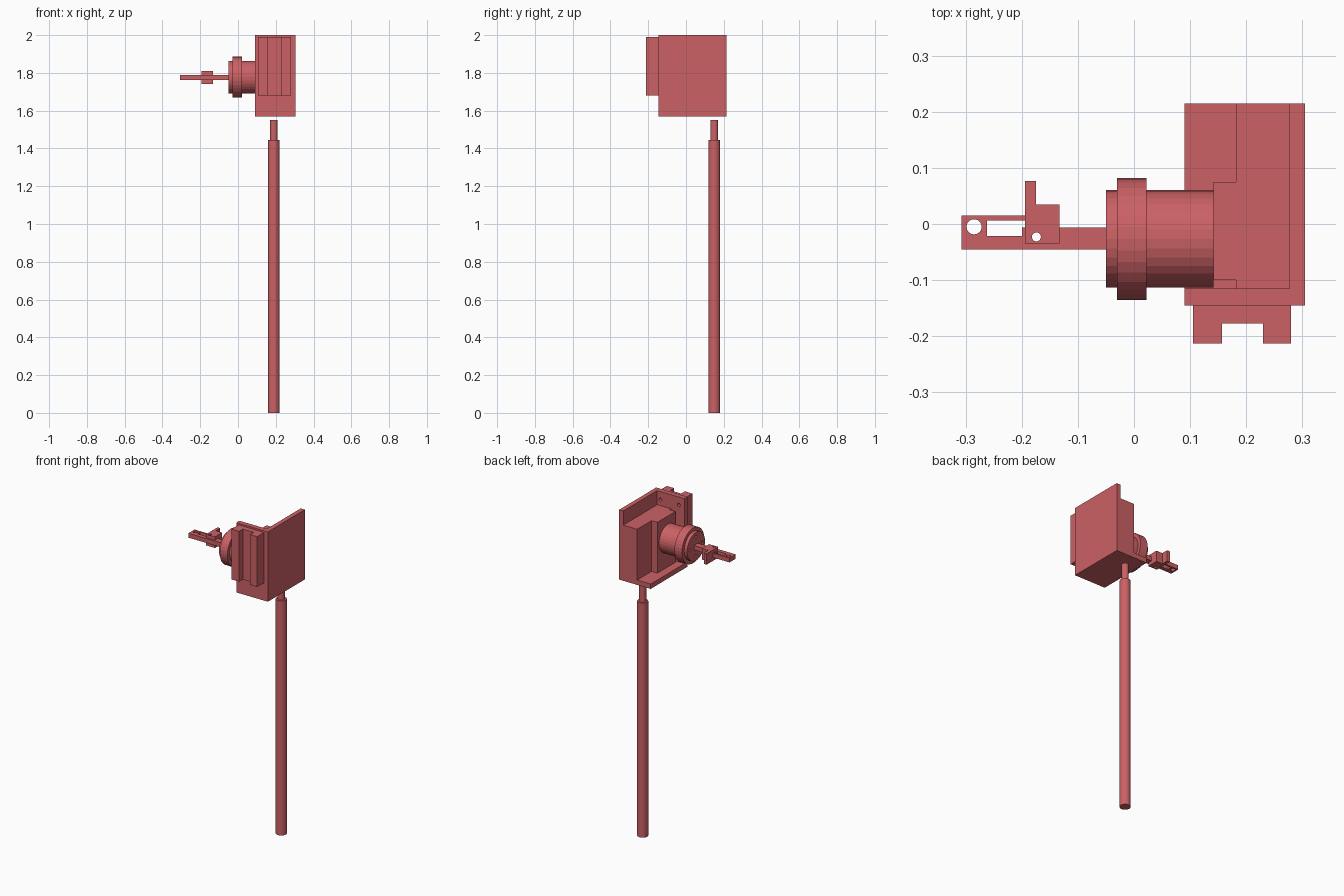
import bpy, bmesh
from mathutils import Matrix, Vector

if "Cube" in bpy.data.objects:
    bpy.data.objects.remove(bpy.data.objects["Cube"])

paint = bpy.data.materials.new("red_paint")
paint.diffuse_color = (0.60, 0.12, 0.13, 1)
paint.use_nodes = True
paint.node_tree.nodes["Principled BSDF"].inputs["Base Color"].default_value = paint.diffuse_color


def finish(name, bm):
    bmesh.ops.recalc_face_normals(bm, faces=bm.faces)
    mesh = bpy.data.meshes.new(name)
    bm.to_mesh(mesh)
    bm.free()
    mesh.materials.append(paint)
    obj = bpy.data.objects.new(name, mesh)
    bpy.context.collection.objects.link(obj)
    return obj


def prism(name, outline, z0, z1):
    """Extrude an xy outline from z0 to z1."""
    bm = bmesh.new()
    face = bm.faces.new([bm.verts.new((x, y, z0)) for x, y in outline])
    ext = bmesh.ops.extrude_face_region(bm, geom=[face])
    top = [v for v in ext["geom"] if isinstance(v, bmesh.types.BMVert)]
    bmesh.ops.translate(bm, verts=top, vec=(0, 0, z1 - z0))
    return finish(name, bm)


def box(name, x, y, z):
    return prism(name, [(x[0], y[0]), (x[1], y[0]), (x[1], y[1]), (x[0], y[1])], *z)


def cylinder(name, start, end, r, sides=32):
    a, b = Vector(start), Vector(end)
    rot = (b - a).to_track_quat('Z', 'Y').to_matrix().to_4x4()
    bm = bmesh.new()
    bmesh.ops.create_cone(bm, cap_ends=True, segments=sides, radius1=r, radius2=r,
                          depth=(b - a).length, matrix=Matrix.Translation((a + b) / 2) @ rot)
    return finish(name, bm)


def drill(obj, start, end, r):
    cutter = cylinder("hole_cutter", start, end, r, 24)
    cutter.hide_render = True
    cutter.hide_viewport = True
    mod = obj.modifiers.new("hole", 'BOOLEAN')
    mod.operation = 'DIFFERENCE'
    mod.solver = 'EXACT'
    mod.object = cutter


# Post with a thinner top pin
cylinder("post", (0.19, 0.15, 0), (0.19, 0.15, 1.445), 0.031)
cylinder("post_pin", (0.19, 0.15, 1.445), (0.19, 0.15, 1.55), 0.02)

# Corner bracket: side wall, front wall and floor
box("bracket_side", (0.277, 0.305), (-0.145, 0.215), (1.57, 2.0))
front = box("bracket_front", (0.09, 0.277), (-0.145, -0.115), (1.57, 2.0))
box("bracket_floor", (0.09, 0.277), (-0.115, 0.215), (1.57, 1.60))
for x in (0.13, 0.255):
    drill(front, (x, -0.135, 1.95), (x, -0.10, 1.95), 0.01)

# Channel rail on the front wall
prism("front_rail", [(0.105, -0.145), (0.105, -0.213), (0.157, -0.213), (0.157, -0.177),
                     (0.23, -0.177), (0.23, -0.213), (0.28, -0.213), (0.28, -0.145)], 1.68, 1.99)

# Motor block and mounting flange inside the bracket
box("motor_block", (0.182, 0.277), (-0.115, 0.215), (1.60, 1.913))
box("motor_flange", (0.142, 0.182), (-0.10, 0.075), (1.60, 1.913))

# Round head with raised collar
cy, cz = -0.0265, 1.777
head = cylinder("head", (-0.05, cy, cz), (0.142, cy, cz), 0.087)
cylinder("head_collar", (-0.03, cy, cz), (0.022, cy, cz), 0.1085)
for dy, dz in ((0.06, 0), (-0.06, 0), (0, 0.06), (0, -0.06)):
    drill(head, (-0.07, cy + dy, cz + dz), (-0.038, cy + dy, cz + dz), 0.009)

# Slotted arm with an eye at the tip
arm = prism("arm", [(-0.307, -0.045), (-0.05, -0.045), (-0.05, -0.006), (-0.2, -0.006),
                    (-0.2, -0.021), (-0.262, -0.021), (-0.262, 0.006), (-0.193, 0.006),
                    (-0.193, 0.015), (-0.307, 0.015)], 1.763, 1.79)
drill(arm, (-0.285, -0.005, 1.7), (-0.285, -0.005, 1.9), 0.0135)

# Clamp with upright tab, pinned through the arm
clamp = prism("clamp", [(-0.194, -0.035), (-0.133, -0.035), (-0.133, 0.035), (-0.175, 0.035),
                        (-0.175, 0.077), (-0.194, 0.077)], 1.742, 1.81)
for part in (arm, clamp):
    drill(part, (-0.174, -0.023, 1.7), (-0.174, -0.023, 1.9), 0.008)
